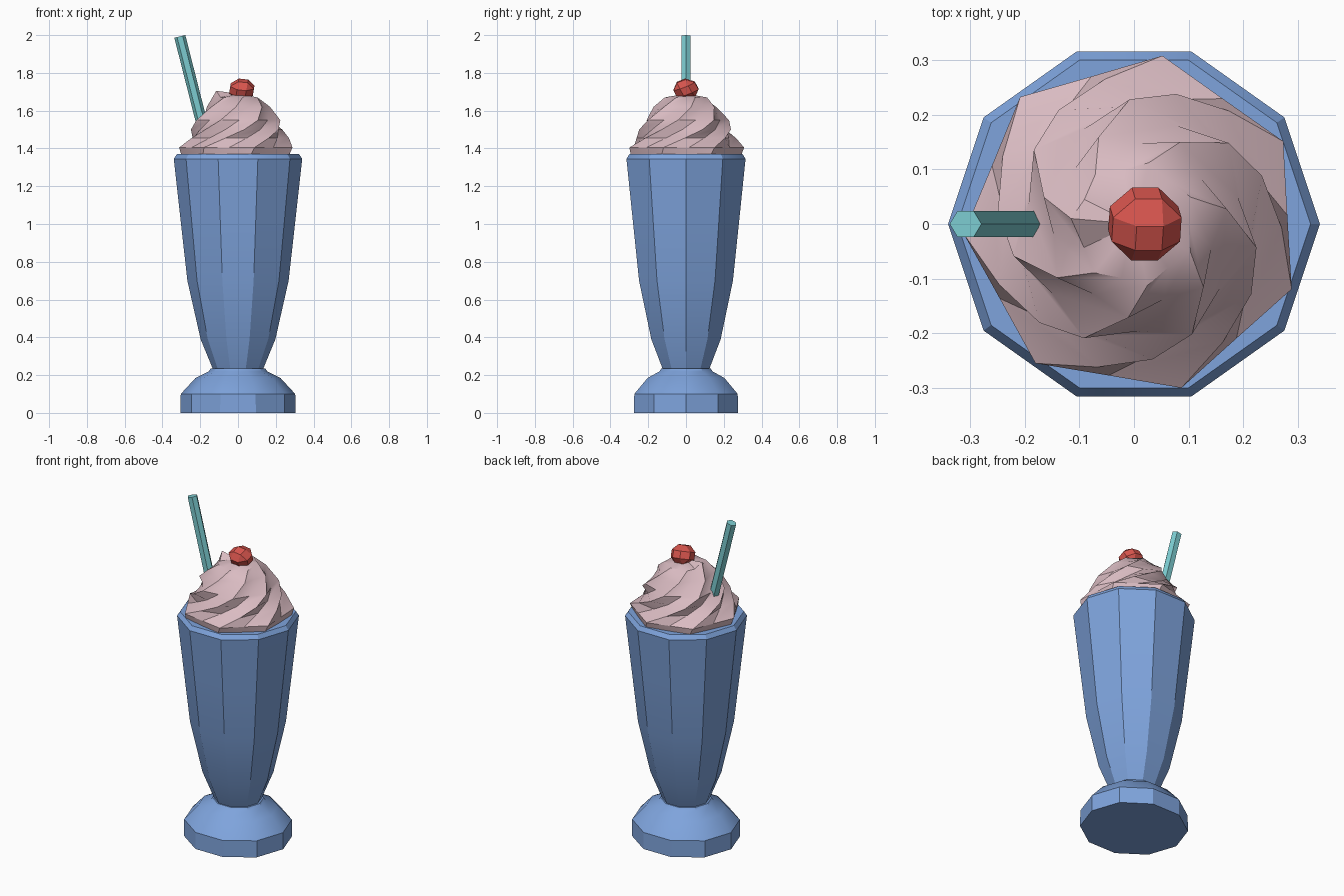
import bpy, bmesh, math
from mathutils import Vector, Matrix

if "Cube" in bpy.data.objects:
    bpy.data.objects.remove(bpy.data.objects["Cube"])


def material(name, rgb):
    m = bpy.data.materials.new(name)
    m.diffuse_color = (*rgb, 1)
    m.use_nodes = True
    m.node_tree.nodes["Principled BSDF"].inputs["Base Color"].default_value = m.diffuse_color
    return m


BLUE = material("glass blue", (0.21, 0.37, 0.72))
PINK = material("cream pink", (0.70, 0.50, 0.54))
RED = material("cherry red", (0.68, 0.09, 0.075))
TEAL = material("straw teal", (0.20, 0.60, 0.63))


def finish(bm, name, mat, smooth=None):
    bmesh.ops.recalc_face_normals(bm, faces=bm.faces)
    me = bpy.data.meshes.new(name)
    bm.to_mesh(me)
    bm.free()
    ob = bpy.data.objects.new(name, me)
    bpy.context.collection.objects.link(ob)
    me.materials.append(mat)
    if smooth:
        bpy.ops.object.select_all(action='DESELECT')
        ob.select_set(True)
        bpy.context.view_layer.objects.active = ob
        bpy.ops.object.shade_smooth_by_angle(angle=math.radians(smooth))
    return ob


def skin(rings):
    """Join equal rings of points with quads and cap both ends."""
    bm = bmesh.new()
    vs = [[bm.verts.new(p) for p in r] for r in rings]
    n = len(vs[0])
    for a, b in zip(vs, vs[1:]):
        for i in range(n):
            j = (i + 1) % n
            bm.faces.new((a[i], a[j], b[j], b[i]))
    bm.faces.new(vs[0][::-1])
    bm.faces.new(vs[-1])
    return bm


def lathe(profile, sides, ysc=1.0):
    return skin([[(r * math.cos(2 * math.pi * i / sides),
                   r * ysc * math.sin(2 * math.pi * i / sides), z)
                  for i in range(sides)] for r, z in profile])


# Ten-sided foot and tall flared glass
finish(lathe([(0.305, 0), (0.303, 0.10), (0.225, 0.185), (0.155, 0.22), (0.145, 0.235)],
             10, 0.95), "glass_foot", BLUE, 30)
finish(lathe([(0.13, 0.225), (0.198, 0.39), (0.268, 0.70), (0.305, 1.03),
              (0.34, 1.345), (0.323, 1.37)], 10, 0.975), "glass_body", BLUE, 30)

# Whipped cream: seven ridges twisting as they rise
levels = [  # height, ridge radius, valley ratio, twist in degrees
    (1.365, 0.300, 0.91, 26), (1.405, 0.312, 0.90, 29), (1.455, 0.270, 0.87, 50),
    (1.50, 0.250, 0.86, 72), (1.55, 0.228, 0.86, 92), (1.62, 0.172, 0.86, 112),
    (1.67, 0.115, 0.88, 128)]
rings = []
for z, r, valley, twist in levels:
    ring = []
    for i in range(14):
        a = math.radians(twist + i * 360 / 14)
        q = r * (valley if i % 2 else 1)
        ring.append((q * math.cos(a), q * math.sin(a), z))
    rings.append(ring)
# curl of cream at the upper left
tip = min(range(14), key=lambda i: rings[-1][i][0])
rings[-1][tip] = (-0.115, 0.01, 1.705)
cream = skin(rings)
cream.faces.ensure_lookup_table()
bmesh.ops.poke(cream, faces=[cream.faces[-1]])
peak = min(cream.verts, key=lambda v: v.co.xy.length)
peak.co = (0, 0, 1.69)
finish(cream, "whipped_cream", PINK, 30)

# Cherry: chamfered block, tilted
bm = bmesh.new()
bmesh.ops.create_cube(bm, size=0.118)
bmesh.ops.bevel(bm, geom=bm.edges[:], offset=0.036, segments=1, affect='EDGES', profile=0.5)
bmesh.ops.transform(bm, verts=bm.verts, matrix=Matrix.Translation((0.02, 0, 1.712))
                    @ Matrix.Diagonal((1.07, 1.05, 0.88, 1))
                    @ Matrix.Rotation(math.radians(8), 4, 'Y')
                    @ Matrix.Rotation(math.radians(25), 4, 'X'))
finish(bm, "cherry", RED)

# Six-sided straw leaning to the left
low, high = Vector((-0.165, 0, 1.43)), Vector((-0.308, 0, 1.993))
axis = (high - low).normalized()
side = Vector((axis.z, 0, -axis.x))
straw = skin([[c + 0.03 * (side * math.cos(i * math.pi / 3)
                           + Vector((0, 0.93, 0)) * math.sin(i * math.pi / 3))
               for i in range(6)] for c in (low, high)])
finish(straw, "straw", TEAL)
